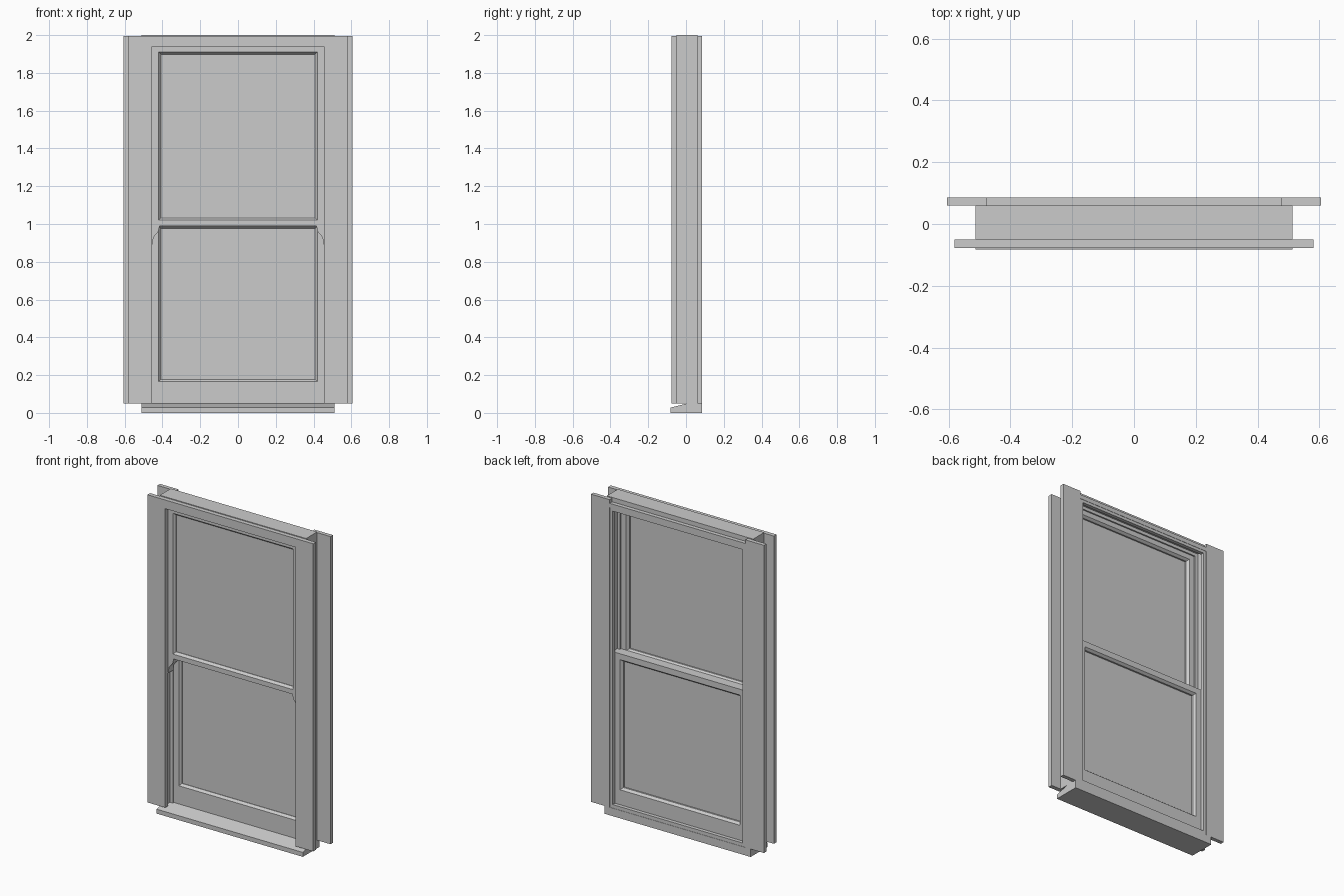
import bpy, bmesh

if "Cube" in bpy.data.objects:
    bpy.data.objects.remove(bpy.data.objects["Cube"])


def finish(name, bm):
    bmesh.ops.recalc_face_normals(bm, faces=bm.faces)
    me = bpy.data.meshes.new(name)
    bm.to_mesh(me)
    bm.free()
    ob = bpy.data.objects.new(name, me)
    bpy.context.collection.objects.link(ob)
    return ob


def mirror(ob):
    m = ob.modifiers.new("mirror", 'MIRROR')
    m.use_axis = (True, False, False)
    return ob


def box(name, x0, x1, y0, y1, z0, z1):
    bm = bmesh.new()
    bmesh.ops.create_cube(bm, size=1)
    for v in bm.verts:
        v.co = (x1 if v.co.x > 0 else x0, y1 if v.co.y > 0 else y0, z1 if v.co.z > 0 else z0)
    return finish(name, bm)


def prism(name, pts, a, b, axis):
    # extrude a closed profile: axis 'x' takes (y, z) points, axis 'y' takes (x, z) points
    bm = bmesh.new()
    def place(p, t):
        return (t, p[0], p[1]) if axis == 'x' else (p[0], t, p[1])
    lo = [bm.verts.new(place(p, a)) for p in pts]
    hi = [bm.verts.new(place(p, b)) for p in pts]
    bm.faces.new(lo)
    bm.faces.new(hi)
    for i in range(len(pts)):
        j = (i + 1) % len(pts)
        bm.faces.new((lo[i], lo[j], hi[j], hi[i]))
    return finish(name, bm)


def sash(name, y0, y1, z0, z1, gz0, gz1):
    # chamfered frame made of rectangular rings, plus its glass pane
    w, g, c, d = 0.474, 0.42, 0.012, 0.015
    rings = [(w, z0, z1, y0), (w, z0, z1, y1), (g, gz0, gz1, y1),
             (g - c, gz0 + c, gz1 - c, y1 - d), (g - c, gz0 + c, gz1 - c, y0 + d),
             (g, gz0, gz1, y0)]
    bm = bmesh.new()
    loops = [[bm.verts.new(p) for p in ((-x, y, a), (x, y, a), (x, y, b), (-x, y, b))]
             for x, a, b, y in rings]
    for i in range(len(loops)):
        p, q = loops[i], loops[(i + 1) % len(loops)]
        for k in range(4):
            n = (k + 1) % 4
            bm.faces.new((p[k], p[n], q[n], q[k]))
    finish(name, bm)
    ym = y0 + d + 0.006
    box(name + "_glass", -g + c, g - c, ym - 0.003, ym + 0.003, gz0 + c, gz1 - c)


# sloped sill
prism("sill", [(-.083, 0), (.085, 0), (.085, .05), (.008, .05), (-.083, .028)], -.512, .512, 'x')

# box frame: pulley stiles and head
mirror(box("jamb", .475, .512, -.05, .06, .05, 1.965))
box("head", -.512, .512, -.05, .06, 1.96, 2.0)

# outer lining
mirror(box("outer_side_lining", .455, .58, -.077, -.05, .05, 1.995))
box("outer_head_lining", -.455, .455, -.077, -.05, 1.94, 1.995)

# inner lining
mirror(box("inner_side_lining", .475, .605, .06, .085, .05, 1.995))
box("inner_head_lining", -.475, .475, .06, .085, 1.945, 1.972)

# staff beads around the room side
mirror(box("staff_bead_side", .455, .475, .06, .083, .05, 1.945))
box("staff_bead_top", -.455, .455, .06, .083, 1.927, 1.945)
box("staff_bead_bottom", -.455, .455, .06, .083, .05, .072)

# parting beads between the sashes
mirror(box("parting_bead_side", .455, .475, -.001, .008, .05, 1.96))
box("parting_bead_top", -.455, .455, -.001, .008, 1.94, 1.96)

# sashes with overlapping meeting rails
sash("upper_sash", -.05, -.002, .99, 1.958, 1.02, 1.91)
sash("lower_sash", .009, .058, .05, 1.025, .165, .988)
box("meeting_rail_fill", -.455, .455, -.002, .009, .99, 1.025)

# horns under the upper sash
mirror(prism("sash_horn", [(.474, .99), (.415, .99), (.422, .96), (.447, .93), (.454, .89), (.474, .89)],
             -.05, -.002, 'y'))
